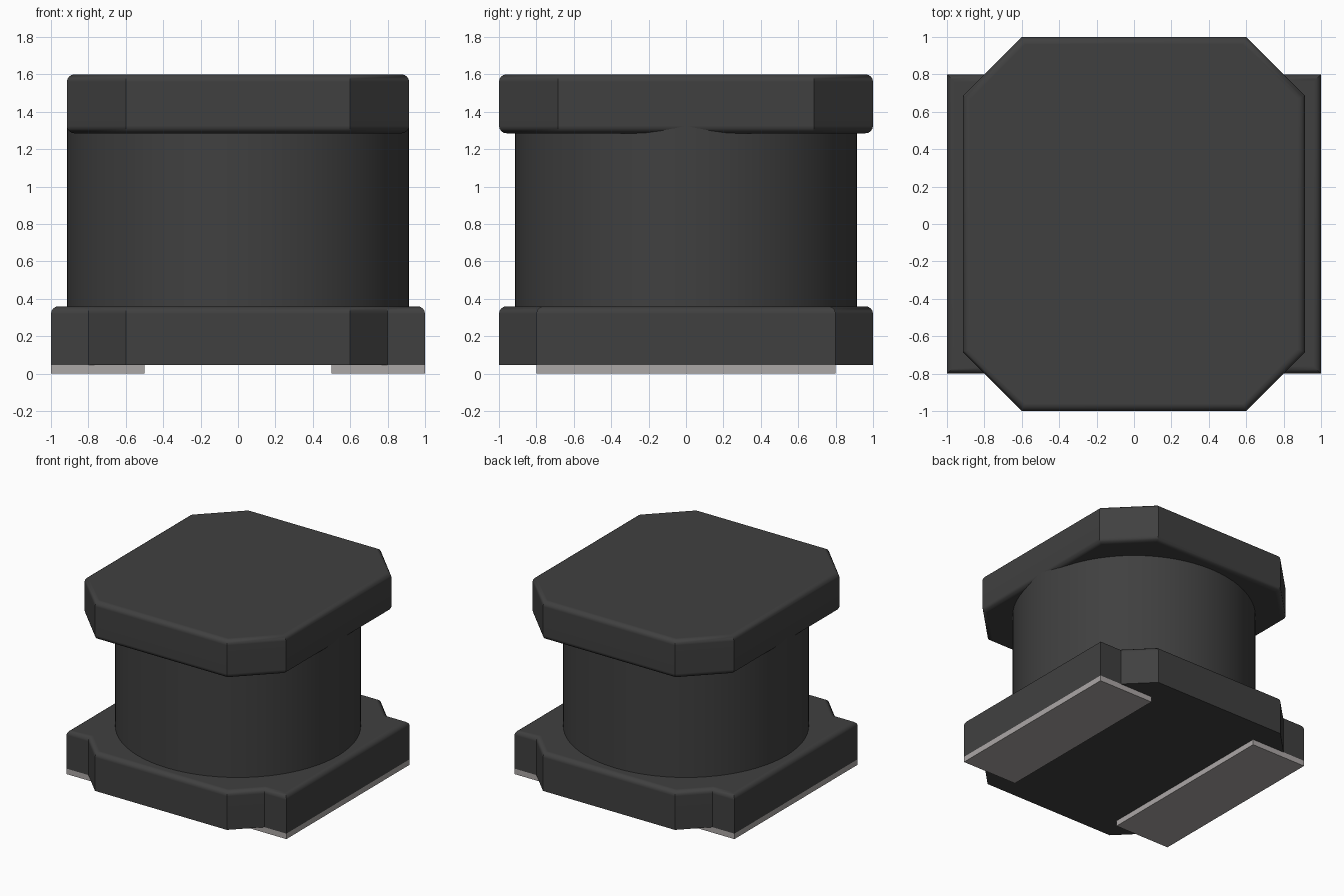
import bpy, bmesh, math

cube = bpy.data.objects.get("Cube")
if cube:
    bpy.data.objects.remove(cube, do_unlink=True)


def material(name, rgb):
    m = bpy.data.materials.new(name)
    m.use_nodes = True
    m.diffuse_color = (*rgb, 1)
    m.node_tree.nodes["Principled BSDF"].inputs["Base Color"].default_value = (*rgb, 1)
    return m


ferrite = material("dark grey ferrite", (0.051, 0.051, 0.051))
metal = material("light grey metal", (0.41, 0.385, 0.38))


def four_way(quarter):
    """Mirror an outline in the +x +y quarter into a closed loop."""
    left = [(-x, y) for x, y in reversed(quarter)]
    half = quarter + left
    return half + [(-x, -y) for x, y in half]


def prism(name, outline, z0, z1, mat, fillet=0.0, round_levels=()):
    """Extrude an outline from z0 to z1 and round the rims at the given heights."""
    bm = bmesh.new()
    lower = [bm.verts.new((x, y, z0)) for x, y in outline]
    upper = [bm.verts.new((x, y, z1)) for x, y in outline]
    bm.faces.new(lower[::-1])
    bm.faces.new(upper)
    n = len(outline)
    for i in range(n):
        j = (i + 1) % n
        bm.faces.new((lower[i], lower[j], upper[j], upper[i]))
    bmesh.ops.recalc_face_normals(bm, faces=bm.faces)
    rims = [e for e in bm.edges
            if any(all(abs(v.co.z - z) < 1e-5 for v in e.verts) for z in round_levels)]
    if rims:
        bmesh.ops.bevel(bm, geom=rims, offset=fillet, offset_type='OFFSET',
                        segments=4, profile=0.5, affect='EDGES')
    mesh = bpy.data.meshes.new(name)
    bm.to_mesh(mesh)
    bm.free()
    mesh.materials.append(mat)
    obj = bpy.data.objects.new(name, mesh)
    bpy.context.collection.objects.link(obj)
    # Smooth fillets and curved walls, with crisp corners
    bpy.ops.object.select_all(action='DESELECT')
    obj.select_set(True)
    bpy.context.view_layer.objects.active = obj
    bpy.ops.object.shade_smooth_by_angle(angle=math.radians(30))
    wn = obj.modifiers.new("flat face normals", 'WEIGHTED_NORMAL')
    wn.keep_sharp = True
    return obj


FILLET = 0.04

# Base flange: chamfered block with side shoulders over the terminals
base_outline = four_way([(1, 0.8), (0.8, 0.8), (0.6, 1)])
prism("base_flange", base_outline, 0.045, 0.36, ferrite, FILLET, (0.36,))

# Round winding body between the flanges
R, SIDES = 0.915, 72
circle = [(R * math.cos(2 * math.pi * i / SIDES), R * math.sin(2 * math.pi * i / SIDES))
          for i in range(SIDES)]
prism("winding_body", circle, 0.32, 1.325, ferrite)

# Top flange: chamfered plate rounded above and below
top_outline = four_way([(0.915, 0.685), (0.6, 1)])
prism("top_flange", top_outline, 1.285, 1.6, ferrite, FILLET, (1.285, 1.6))

# Terminal pads under the base
for side, s in (("left", 1), ("right", -1)):
    xa, xb = sorted((s * 0.5, s * 1.0))
    prism(side + "_terminal", [(xa, -0.8), (xb, -0.8), (xb, 0.8), (xa, 0.8)],
          0, 0.045, metal)
